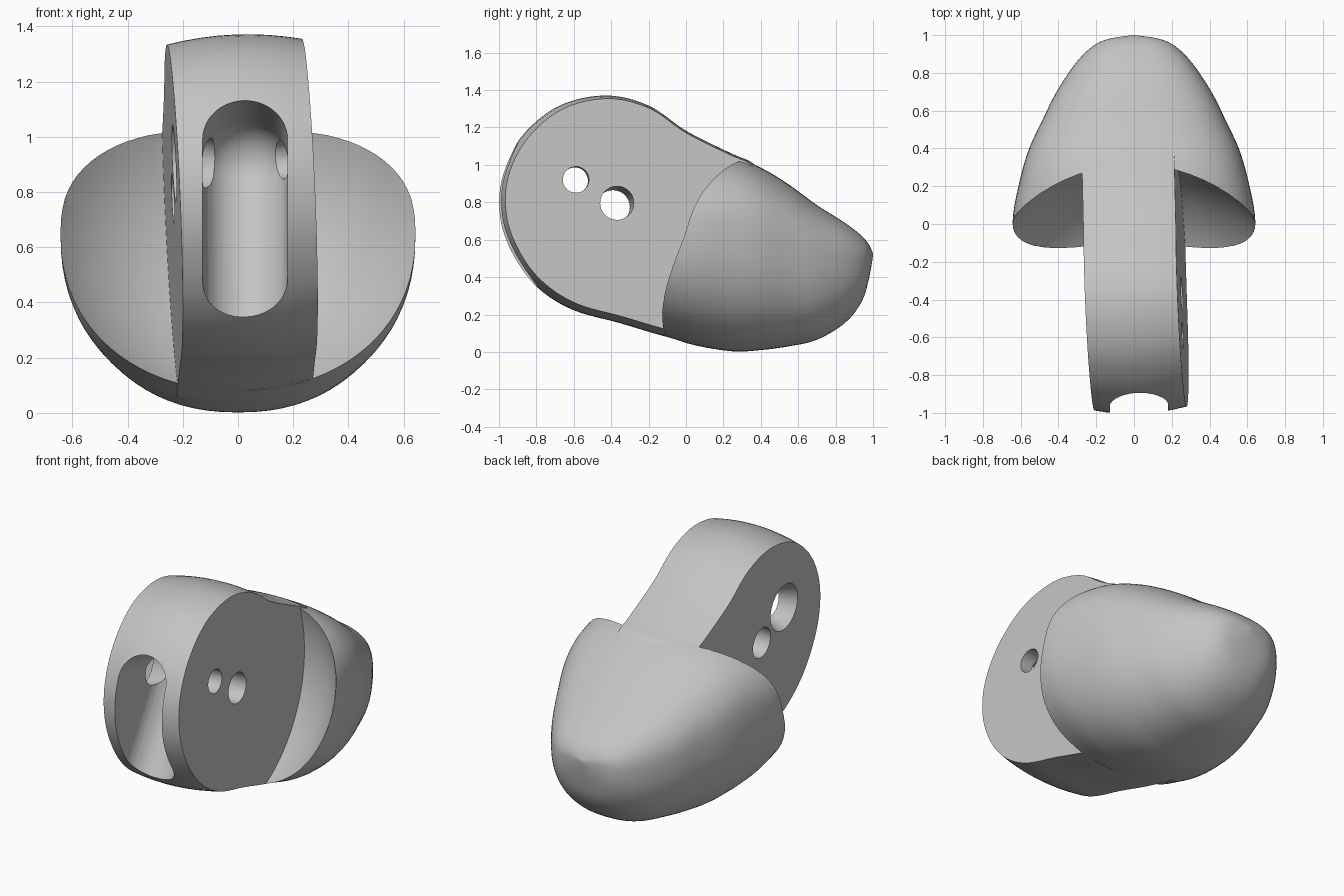
import bpy, bmesh, math
from mathutils import Vector

cube = bpy.data.objects.get("Cube")
if cube:
    bpy.data.objects.remove(cube, do_unlink=True)

grey = bpy.data.materials.new("plain grey")
grey.use_nodes = True
grey.diffuse_color = (0.55, 0.55, 0.55, 1)
grey.node_tree.nodes["Principled BSDF"].inputs["Base Color"].default_value = (0.55, 0.55, 0.55, 1)

# The tang leans a little, so its cross axis is not quite the x axis
AXIS = Vector((1, 0.044, 0.043)).normalized()


def make_object(name, bm):
    bmesh.ops.recalc_face_normals(bm, faces=bm.faces[:])
    mesh = bpy.data.meshes.new(name)
    bm.to_mesh(mesh)
    bm.free()
    mesh.materials.append(grey)
    ob = bpy.data.objects.new(name, mesh)
    bpy.context.collection.objects.link(ob)
    return ob


def loft(name, rings):
    """Skin a list of equal rings and cap both ends."""
    bm = bmesh.new()
    rows = [[bm.verts.new(p) for p in ring] for ring in rings]
    n = len(rows[0])
    for a, b in zip(rows, rows[1:]):
        for i in range(n):
            j = (i + 1) % n
            bm.faces.new((a[i], a[j], b[j], b[i]))
    bm.faces.new(rows[0])
    bm.faces.new(rows[-1])
    return make_object(name, bm)


def spline(points, steps, closed=False):
    """Smooth curve through the points."""
    pts = [Vector(p) for p in points]
    n = len(pts)
    pick = (lambda i: pts[i % n]) if closed else (lambda i: pts[max(0, min(n - 1, i))])
    out = []
    for i in range(n if closed else n - 1):
        a, b, c, d = (pick(i + k) for k in (-1, 0, 1, 2))
        for s in range(steps):
            t = s / steps
            out.append(b + (c - a) * t / 2 + (a * 2 - b * 5 + c * 4 - d) * t * t / 2
                       + (b * 3 - a - c * 3 + d) * t ** 3 / 2)
    return out if closed else out + [pts[-1]]


def combine(target, tool, operation):
    mod = target.modifiers.new("combine", 'BOOLEAN')
    mod.operation = operation
    mod.solver = 'EXACT'
    mod.object = tool
    bpy.context.view_layer.objects.active = target
    bpy.ops.object.modifier_apply(modifier=mod.name)
    bpy.data.objects.remove(tool, do_unlink=True)


def bore(name, y, z, r1, r2, x1, x2):
    """Round cutter along the tang's cross axis."""
    side = AXIS.cross(Vector((0, 0, 1))).normalized()
    up = side.cross(AXIS)
    rings = []
    for x, r in ((x1, r1), (x2, r2)):
        mid = Vector((0, y, z)) + AXIS * x
        rings.append([mid + (side * math.cos(a) + up * math.sin(a)) * r
                      for a in (math.tau * i / 40 for i in range(40))])
    return loft(name, rings)


# Body: rounded sections along y, given as (y, half width, bottom, top)
sections = spline([
    (-0.3, 0.60, 0.13, 1.00), (-0.1, 0.635, 0.08, 1.03), (0.05, 0.64, 0.035, 1.05),
    (0.25, 0.60, 0.003, 1.04), (0.4, 0.555, 0.01, 0.985), (0.55, 0.485, 0.03, 0.895),
    (0.7, 0.41, 0.065, 0.785), (0.85, 0.31, 0.155, 0.69), (0.94, 0.22, 0.27, 0.62),
    (0.98, 0.135, 0.40, 0.57), (1.0, 0.005, 0.515, 0.525)], 4)
rings = []
for y, w, low, high in sections:
    mid = low + (high - low) * 0.6
    ring = []
    for i in range(80):
        a = math.tau * i / 80
        c, s = math.cos(a), math.sin(a)
        p = 2 / (2.6 if s > 0 else 2.25)
        height = high - mid if s > 0 else mid - low
        ring.append((w * math.copysign(abs(c) ** p, c), y,
                     mid + height * math.copysign(abs(s) ** p, s)))
    rings.append(ring)
body = loft("socket_body", rings)

# Ball-shaped hollow on the front of the body
bm = bmesh.new()
bmesh.ops.create_uvsphere(bm, u_segments=64, v_segments=40, radius=0.8)
bmesh.ops.translate(bm, verts=bm.verts[:], vec=(0, -0.45, 0.8))
combine(body, make_object("hollow_cutter", bm), 'DIFFERENCE')

# Tang: side profile (y, z) swept across with a slight crown
outline = spline([
    (0.52, 0.72), (0.47, 0.89), (0.36, 1.005), (0.24, 1.06), (0.0, 1.18), (-0.2, 1.315),
    (-0.43, 1.37), (-0.68, 1.315), (-0.88, 1.15), (-0.99, 0.93), (-0.995, 0.7), (-0.91, 0.49),
    (-0.78, 0.335), (-0.6, 0.225), (-0.35, 0.155), (-0.1, 0.082), (0.12, 0.04),
    (0.35, 0.1), (0.47, 0.3)], 6, closed=True)
rings = []
for k in range(-4, 5):
    t = k / 4
    scale = 1 - 0.04 * t * t
    ring = []
    for y, z in outline:
        y, z = -0.3 + (y + 0.3) * scale, 0.72 + (z - 0.72) * scale
        lean = 0.026 - 0.044 * y - 0.043 * z
        ring.append(Vector((lean, y, z)) + AXIS * 0.245 * t)
    rings.append(ring)
combine(body, loft("tang", rings), 'UNION')

# Slanted slot in the tang: hull around three balls
bm = bmesh.new()
for y, z in ((-0.63, 0.905), (-0.99, 0.325), (-1.2, 1.05)):
    made = bmesh.ops.create_uvsphere(bm, u_segments=40, v_segments=24, radius=0.154)
    bmesh.ops.translate(bm, verts=made["verts"], vec=(0.026, y, z))
bmesh.ops.delete(bm, geom=bm.edges[:], context='EDGES_FACES')
bmesh.ops.convex_hull(bm, input=bm.verts[:])
bmesh.ops.delete(bm, geom=[v for v in bm.verts if not v.link_faces], context='VERTS')
combine(body, make_object("slot_cutter", bm), 'DIFFERENCE')

# Pin holes; the front one is flared on the right
combine(body, bore("pin_cutter", -0.6, 0.91, 0.07, 0.07, -0.5, 0.5), 'DIFFERENCE')
combine(body, bore("flare_cutter", -0.6, 0.915, 0.165, 0.08, -0.3, -0.08), 'DIFFERENCE')
combine(body, bore("rear_pin_cutter", -0.38, 0.785, 0.09, 0.09, -0.5, 0.5), 'DIFFERENCE')

bpy.ops.object.select_all(action='DESELECT')
body.select_set(True)
bpy.context.view_layer.objects.active = body
bpy.ops.object.shade_smooth_by_angle(angle=math.radians(32))
